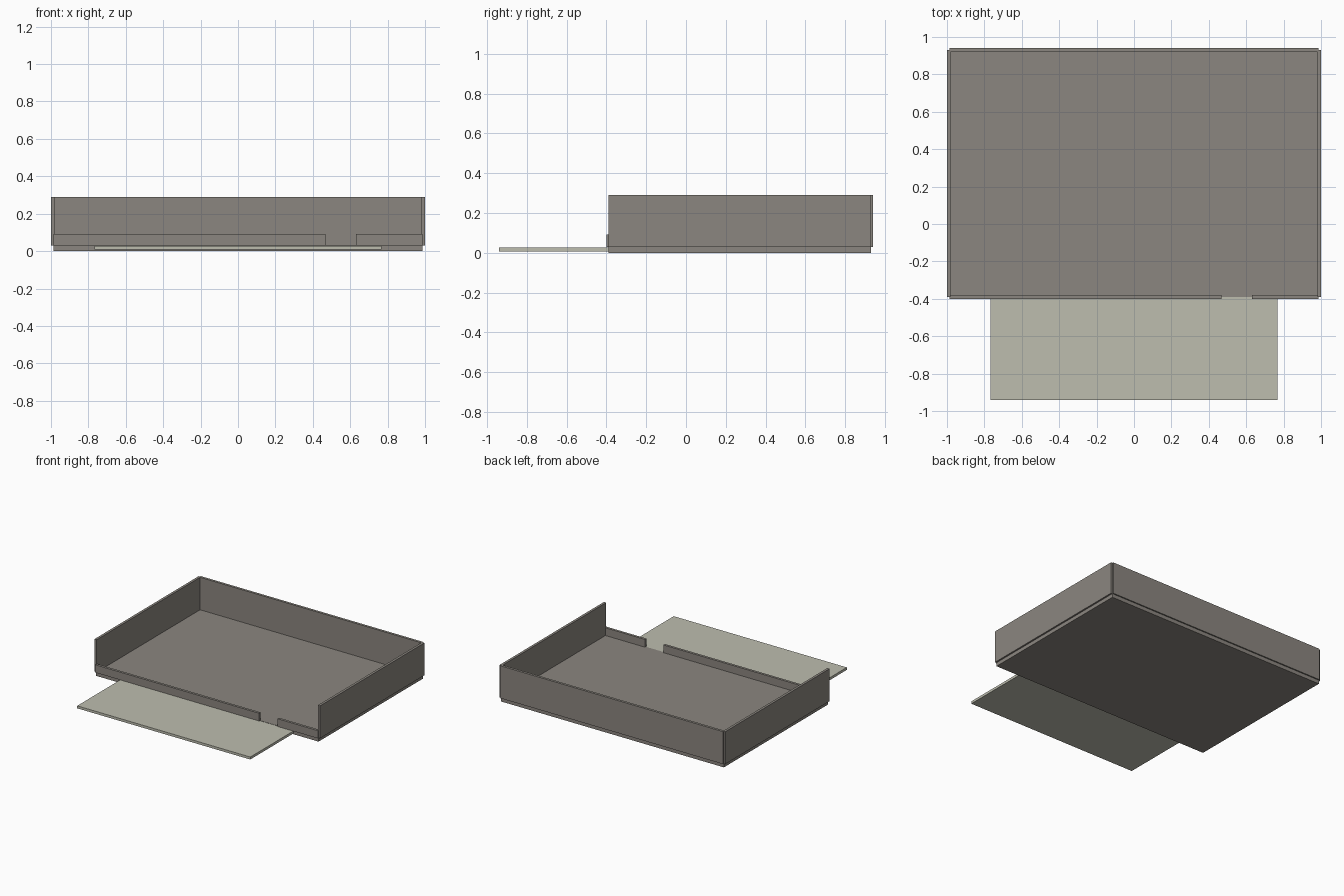
import bpy

cube = bpy.data.objects.get("Cube")
if cube:
    bpy.data.objects.remove(cube, do_unlink=True)


def make_material(name, rgb):
    mat = bpy.data.materials.new(name)
    mat.use_nodes = True
    mat.diffuse_color = (*rgb, 1)
    mat.node_tree.nodes["Principled BSDF"].inputs["Base Color"].default_value = (*rgb, 1)
    return mat


def box(name, x, y, z, mat):
    """Box spanning the given (low, high) range on each axis."""
    spans = (x, y, z)
    bpy.ops.mesh.primitive_cube_add(size=1, location=[(a + b) / 2 for a, b in spans])
    obj = bpy.context.object
    obj.name = name
    obj.scale = [b - a for a, b in spans]
    bpy.ops.object.transform_apply(location=False, rotation=False, scale=True)
    obj.data.materials.append(mat)
    return obj


grey = make_material("warm grey", (0.26, 0.24, 0.215))
pale = make_material("pale stone", (0.51, 0.51, 0.43))

FLOOR_TOP, WALL_TOP, KERB_TOP = 0.03, 0.29, 0.092
FRONT, BACK = -0.39, 0.93

# Floor slab
box("floor", (-0.987, 0.987), (FRONT, BACK), (0, FLOOR_TOP), grey)

# Tall walls, centred on the floor edges
box("back_wall", (-0.987, 0.987), (BACK - 0.01, BACK + 0.01), (FLOOR_TOP, WALL_TOP), grey)
for name, side in (("left_wall", 1), ("right_wall", -1)):
    x = sorted((side * 0.98, side * 1.0))
    box(name, x, (FRONT, BACK), (FLOOR_TOP, WALL_TOP), grey)

# Low front walls either side of the doorway
for name, x in (("front_wall_right", (-0.987, 0.467)), ("front_wall_left", (0.63, 0.987))):
    box(name, x, (FRONT - 0.01, FRONT + 0.01), (FLOOR_TOP, KERB_TOP), grey)

# Thin terrace in front
box("terrace", (-0.767, 0.767), (-0.94, FRONT), (0.008, 0.028), pale)
